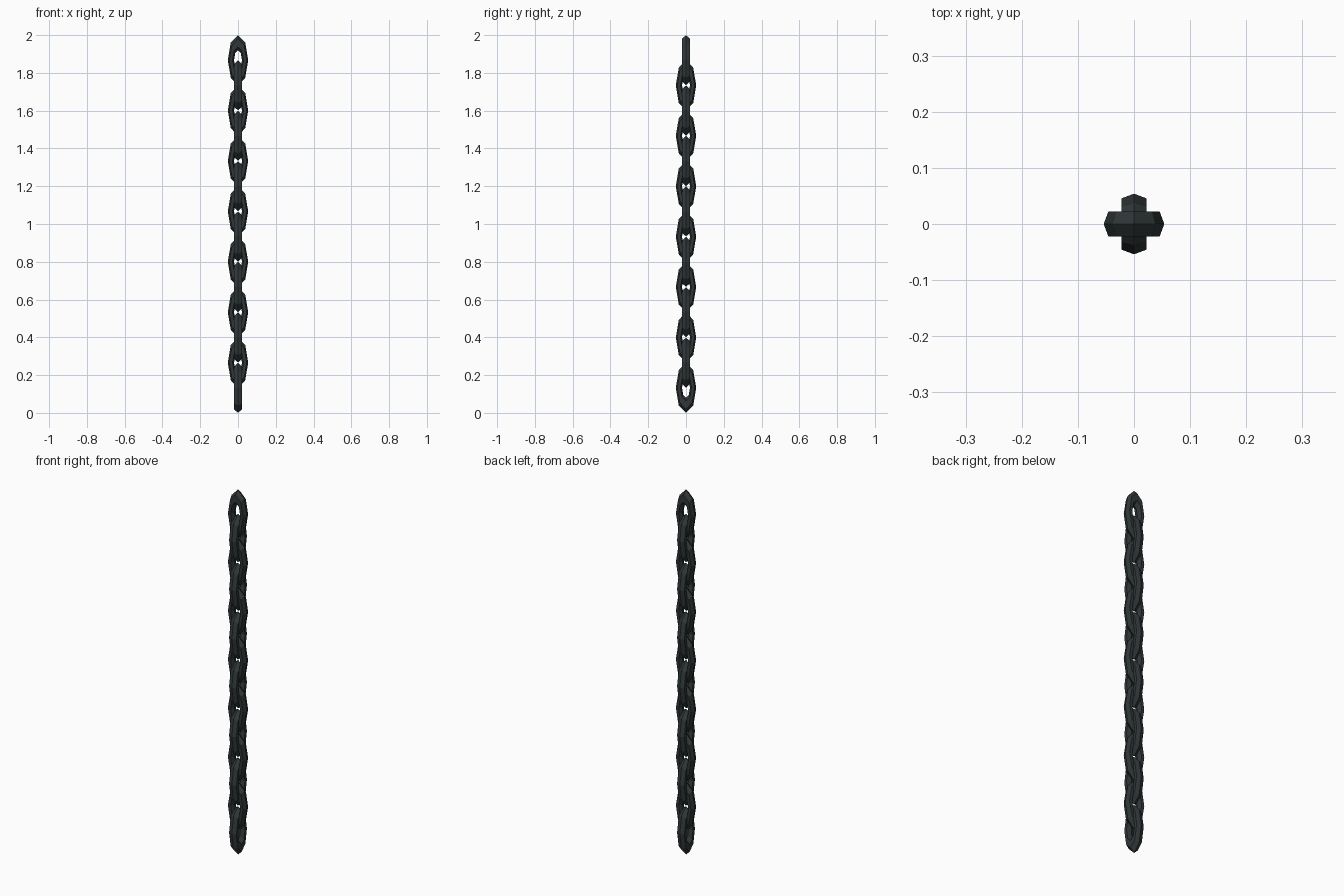
import bpy, bmesh, math

if "Cube" in bpy.data.objects:
    bpy.data.objects.remove(bpy.data.objects["Cube"])

COUNT = 14            # links in the chain
LINK_H = 0.265        # height of one link
STEP = (2.0 - LINK_H) / (COUNT - 1)
OUTER, INNER = 0.054, 0.021   # ring radii before stretching
HALF_T = 0.022        # half thickness of a link
RING, SIDES = 8, 6

iron = bpy.data.materials.new("dark iron")
iron.diffuse_color = (0.030, 0.039, 0.040, 1)
iron.use_nodes = True
iron.node_tree.nodes["Principled BSDF"].inputs["Base Color"].default_value = iron.diffuse_color


def link_mesh():
    """Eight-segment ring with hexagonal section, stretched upright in XZ."""
    bm = bmesh.new()
    mid, rad = (OUTER + INNER) / 2, (OUTER - INNER) / 2
    stretch = LINK_H / 2 / OUTER
    rings = []
    for i in range(RING):
        a = 2 * math.pi * i / RING
        ring = []
        for j in range(SIDES):
            b = 2 * math.pi * j / SIDES
            r = mid + rad * math.cos(b)
            y = HALF_T * math.sin(b) / math.sin(math.pi / 3)
            ring.append(bm.verts.new((r * math.cos(a), y, r * math.sin(a) * stretch)))
        rings.append(ring)
    for i in range(RING):
        p, q = rings[i], rings[(i + 1) % RING]
        for j in range(SIDES):
            k = (j + 1) % SIDES
            bm.faces.new((p[j], p[k], q[k], q[j]))
    bmesh.ops.recalc_face_normals(bm, faces=bm.faces)
    mesh = bpy.data.meshes.new("chain_link")
    bm.to_mesh(mesh)
    bm.free()
    mesh.materials.append(iron)
    return mesh


# Links hang from the top, each turned a quarter from its neighbour
mesh = link_mesh()
for n in range(COUNT):
    link = bpy.data.objects.new(f"chain_link_{n + 1}", mesh)
    link.location.z = 2.0 - LINK_H / 2 - n * STEP
    link.rotation_euler.z = math.pi / 2 * (n % 2)
    bpy.context.collection.objects.link(link)
